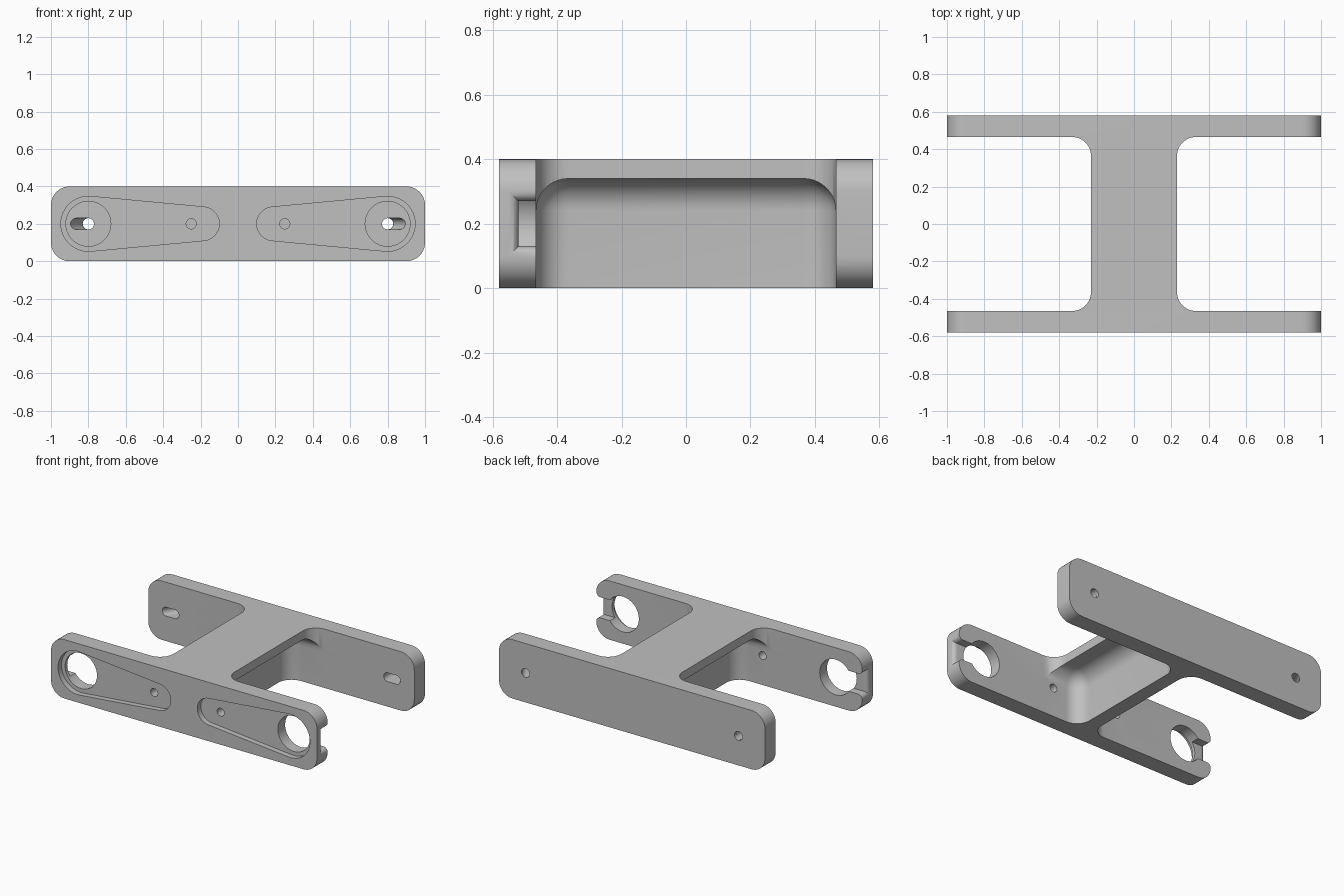
import bpy, bmesh, math

if "Cube" in bpy.data.objects:
    bpy.data.objects.remove(bpy.data.objects["Cube"])

MID = 0.2                      # height of the centre line
Y_IN, Y_OUT = 0.465, 0.58      # inner and outer faces of the side plates

steel = bpy.data.materials.new("plain grey")
steel.diffuse_color = (0.53, 0.53, 0.53, 1)
steel.use_nodes = True
steel.node_tree.nodes["Principled BSDF"].inputs["Base Color"].default_value = steel.diffuse_color


def finish(name, bm):
    bmesh.ops.recalc_face_normals(bm, faces=bm.faces)
    me = bpy.data.meshes.new(name)
    bm.to_mesh(me)
    bm.free()
    ob = bpy.data.objects.new(name, me)
    bpy.context.collection.objects.link(ob)
    return ob


def loft(name, rings):
    """Closed solid through rings of equal point count."""
    bm = bmesh.new()
    vs = [[bm.verts.new(p) for p in ring] for ring in rings]
    n = len(vs[0])
    for a, b in zip(vs, vs[1:]):
        for i in range(n):
            bm.faces.new((a[i], a[(i + 1) % n], b[(i + 1) % n], b[i]))
    bm.faces.new(vs[0])
    bm.faces.new(vs[-1])
    return finish(name, bm)


def prism(name, pts0, y0, y1, pts1=None):
    """Outline in x and z, extruded along y."""
    return loft(name, [[(x, y0, z) for x, z in pts0],
                       [(x, y1, z) for x, z in (pts1 or pts0)]])


def arc(cx, cz, r, a0, a1, n):
    return [(cx + r * math.cos(math.radians(a0 + (a1 - a0) * i / n)),
             cz + r * math.sin(math.radians(a0 + (a1 - a0) * i / n)))
            for i in range(n + 1)]


def pill(xa, ra, xb, rb, n=24):
    """Outline around two circles on the centre line, joined by tangents."""
    t = 0 if xa == xb else math.degrees(math.asin((rb - ra) / abs(xb - xa)))
    if xa > xb:
        xa, ra, xb, rb, t = xb, rb, xa, ra, -t
    return (arc(xa, MID, ra, 90 + t, 270 - t, n)
            + arc(xb, MID, rb, -90 - t, 90 + t, n))


def circle(x, r, n=48):
    return arc(x, MID, r, 0, 360, n)[:-1]


def round_box(name, lo, hi, radius, pick):
    """Box whose picked edges are rounded."""
    bm = bmesh.new()
    bmesh.ops.create_cube(bm, size=1)
    for v in bm.verts:
        v.co = [lo[i] if v.co[i] < 0 else hi[i] for i in range(3)]
    edges = [e for e in bm.edges if pick((e.verts[0].co + e.verts[1].co) / 2)]
    bmesh.ops.bevel(bm, geom=edges, offset=radius, segments=10, profile=0.5,
                    affect='EDGES', clamp_overlap=False)
    return finish(name, bm)


# Body: slab with rounded ends
outline = (arc(0.9, 0.3, 0.1, 0, 90, 10) + arc(-0.9, 0.3, 0.1, 90, 180, 10)
           + arc(-0.9, 0.1, 0.1, 180, 270, 10) + arc(0.9, 0.1, 0.1, 270, 360, 10))
body = prism("bracket_body", outline, -Y_OUT, Y_OUT)
body.data.materials.append(steel)

cutters = []
for s in (-1, 1):
    def span(a, b):
        return (min(s * a, s * b), max(s * a, s * b))

    # Open bay between the plates, leaving the top flange
    x0, x1 = span(0.23, 1.2)
    cutters.append(round_box("bay_cutter", (x0, -Y_IN, -0.3), (x1, Y_IN, 0.7), 0.1,
                   lambda c: abs(c.x - s * 0.23) < 1e-4 and abs(c.y) > 0.4))
    # Hollow under the flange, leaving a thin central web
    x0, x1 = span(0.048, 1.3)
    cutters.append(round_box("hollow_cutter", (x0, -Y_IN, -0.4), (x1, Y_IN, 0.34), 0.1,
                   lambda c: (abs(c.x - s * 0.048) < 1e-4 and c.z > -0.39)
                   or (c.z > 0.33 and abs(c.x) < 1.29)))
    # Tapered shallow pocket on the front plate
    cutters.append(prism("pocket_cutter", pill(s * 0.8, 0.147, s * 0.19, 0.09),
                         -0.7, -0.543))
    # Large and small holes through the front plate
    cutters.append(prism("large_hole_cutter", circle(s * 0.8, 0.12), -0.7, -0.3))
    cutters.append(prism("small_hole_cutter", circle(s * 0.25, 0.027, 32), -0.7, -0.35))
    # Entry notch from the plate end to the large hole, with a flared mouth
    r = 0.03
    steps = [(0.8, 0)] + [(1 - r + r * math.sin(t), r * (1 - math.cos(t)))
                          for t in [math.pi / 2 * i / 8 for i in range(9)]] + [(1.1, r)]
    cutters.append(loft("notch_cutter", [
        [(s * x, -0.52 - d, 0.13 - d), (s * x, -0.3, 0.13 - d),
         (s * x, -0.3, 0.27 + d), (s * x, -0.52 - d, 0.27 + d)] for x, d in steps]))
    # Back plate hole: round outside, widening to a slot on the inner face
    k = 0.065 / (Y_OUT - Y_IN)
    ya, yb = Y_IN - 0.02, Y_OUT + 0.02
    tip = 0.8 + k * (Y_OUT - ya)
    cutters.append(prism("slot_cutter", pill(s * 0.8, 0.03, s * tip, 0.03, 16), ya, Y_OUT - 0.001,
                         pill(s * 0.8, 0.03, s * 0.801, 0.03, 16)))
    cutters.append(prism("back_hole_cutter", circle(s * 0.8, 0.0302, 32), Y_OUT - 0.02, yb))

# Cut everything in turn
bpy.context.view_layer.objects.active = body
for c in cutters:
    c.hide_render = True
    m = body.modifiers.new("cut", 'BOOLEAN')
    m.operation, m.solver, m.object = 'DIFFERENCE', 'EXACT', c
    bpy.ops.object.modifier_apply(modifier=m.name)
    bpy.data.objects.remove(c, do_unlink=True)

bpy.ops.object.select_all(action='DESELECT')
body.select_set(True)
bpy.ops.object.shade_smooth_by_angle(angle=math.radians(30))
